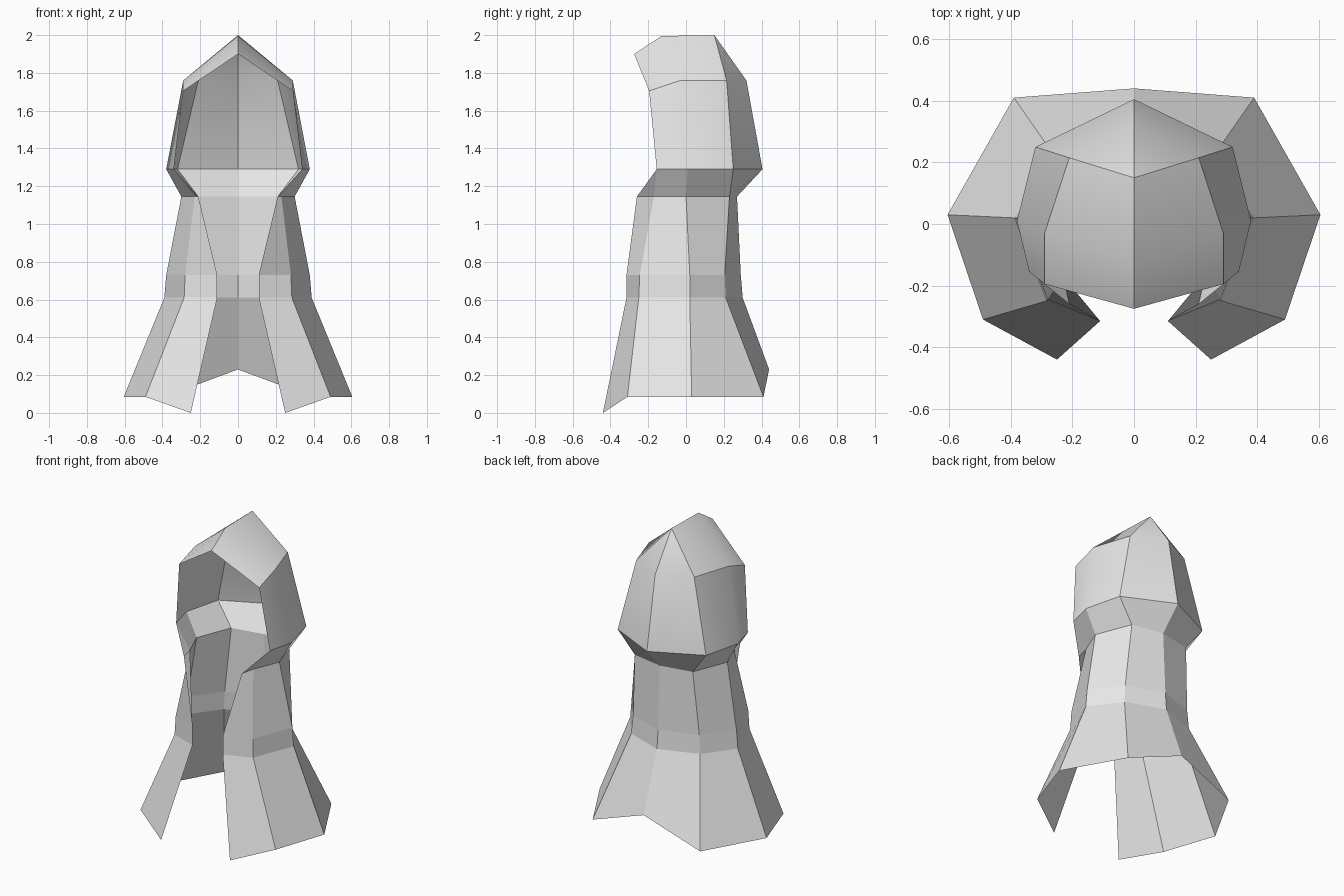
import bpy
import bmesh
from math import radians

default = bpy.data.objects.get("Cube")
if default:
    bpy.data.objects.remove(default, do_unlink=True)

cloth = bpy.data.materials.new("grey_cloth")
cloth.use_nodes = True
grey = (0.8, 0.8, 0.8, 1.0)
cloth.diffuse_color = grey
cloth.node_tree.nodes["Principled BSDF"].inputs["Base Color"].default_value = grey


def mirrored_sheet(name, rows):
    """Skin left-half rows, ordered front opening to back seam, and mirror them."""
    bm = bmesh.new()
    grid = [[bm.verts.new(p) for p in row] for row in rows]
    for low, high in zip(grid, grid[1:]):
        for i in range(len(low) - 1):
            quad = [low[i], low[i + 1], high[i + 1], high[i]]
            bm.faces.new(quad)
    # Collapse coincident points into triangles, then mirror across the seam
    bmesh.ops.remove_doubles(bm, verts=bm.verts[:], dist=0.0005)
    copy = bmesh.ops.duplicate(bm, geom=bm.verts[:] + bm.edges[:] + bm.faces[:])["geom"]
    for v in copy:
        if isinstance(v, bmesh.types.BMVert):
            v.co.x = -v.co.x
    flipped = [f for f in copy if isinstance(f, bmesh.types.BMFace)]
    bmesh.ops.reverse_faces(bm, faces=flipped)
    bmesh.ops.remove_doubles(bm, verts=bm.verts[:], dist=0.0005)
    mesh = bpy.data.meshes.new(name)
    bm.to_mesh(mesh)
    bm.free()
    mesh.materials.append(cloth)
    obj = bpy.data.objects.new(name, mesh)
    bpy.context.collection.objects.link(obj)
    return obj


def level(z, *points):
    return [(x, y, z) for x, y in points]


# Shared edges: the shoulder line and the lower rim of the hood
shoulder = level(1.145, (0.21, -0.26), (0.23, -0.17), (0.30, 0.0), (0.21, 0.23), (0, 0.27))
rim = level(1.29, (0.34, -0.155), (0.38, 0.01), (0.32, 0.25), (0, 0.405))

# Open-fronted cloak with a flared, pointed hem
hem = [(0.25, -0.44, 0.0), (0.49, -0.31, 0.085), (0.605, 0.03, 0.085),
       (0.39, 0.41, 0.085), (0, 0.44, 0.23)]
waist_low = level(0.61, (0.11, -0.315), (0.285, -0.25), (0.39, 0.02), (0.25, 0.21), (0, 0.30))
waist_high = level(0.73, (0.11, -0.315), (0.28, -0.245), (0.38, 0.02), (0.24, 0.205), (0, 0.29))
mirrored_sheet("cloak", [hem, waist_low, waist_high, shoulder])

# Collar flaring out from the shoulders to the hood
mirrored_sheet("collar", [shoulder, rim[:1] + rim])

# Hood with a raised ridge and an overhanging brim
temple = [(0.29, -0.195, 1.705), (0.29, -0.03, 1.76), (0.21, 0.215, 1.76), (0, 0.32, 1.76)]
ridge = [(0, -0.275, 1.90), (0, -0.13, 1.995), (0, 0.15, 2.0), (0, 0.15, 2.0)]
hood = mirrored_sheet("hood", [rim, temple, ridge])

bpy.context.view_layer.objects.active = hood
hood.select_set(True)
bpy.ops.object.shade_smooth_by_angle(angle=radians(30))
